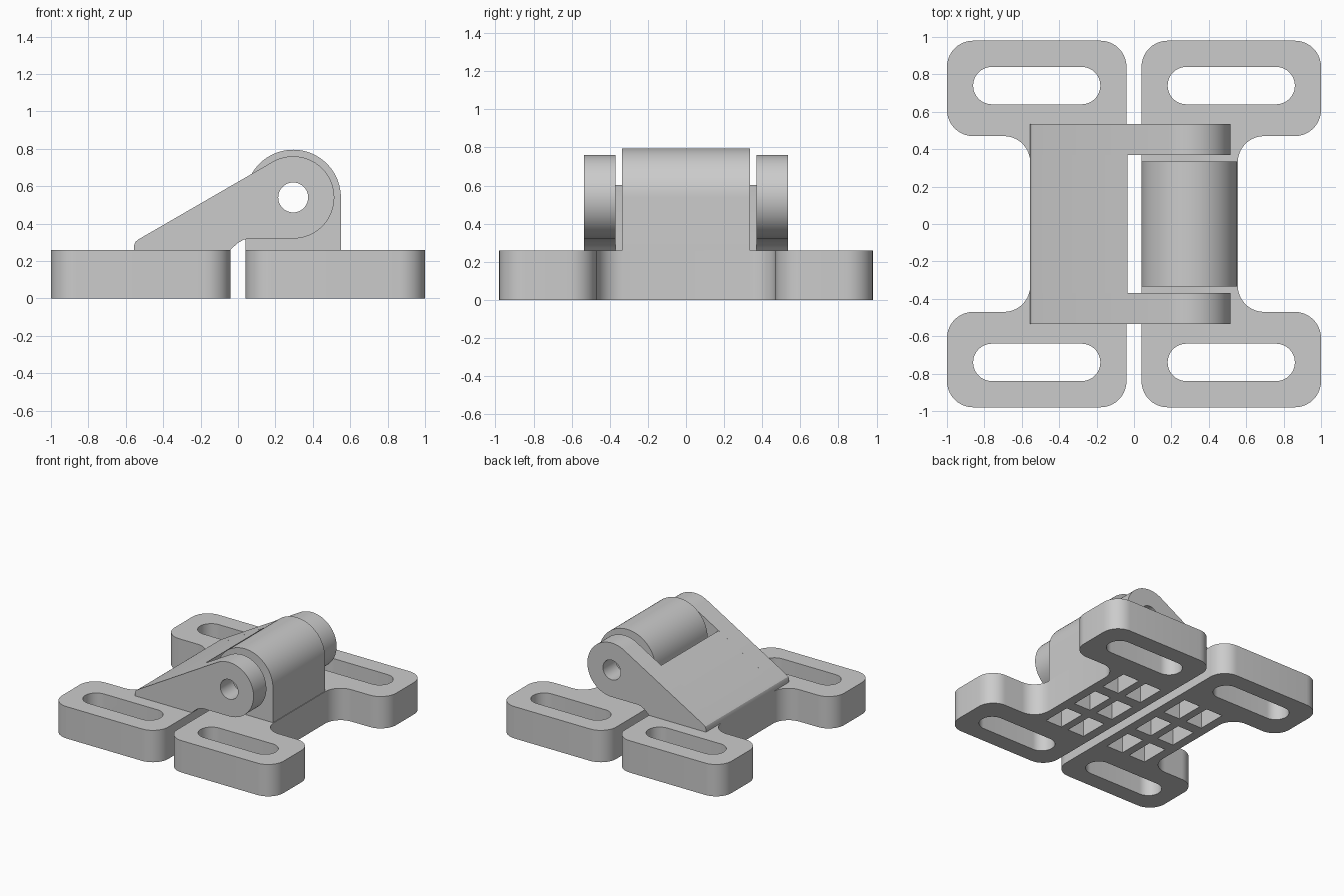
import bpy, bmesh, math
from mathutils import Vector

if "Cube" in bpy.data.objects:
    bpy.data.objects.remove(bpy.data.objects["Cube"])

PX, PZ = 0.295, 0.54        # hinge pin axis


def arc(cx, cy, r, a0, a1, n=24):
    return [(cx + r * math.cos(math.radians(a0 + (a1 - a0) * i / n)),
             cy + r * math.sin(math.radians(a0 + (a1 - a0) * i / n))) for i in range(n + 1)]


def rounded(corners, n=10):
    """Polygon outline from (x, y, radius) corners."""
    out = []
    for i, (x, y, r) in enumerate(corners):
        p = Vector((x, y))
        if r == 0:
            out.append((x, y))
            continue
        a = (Vector(corners[i - 1][:2]) - p).normalized()
        b = (Vector(corners[(i + 1) % len(corners)][:2]) - p).normalized()
        half = a.angle(b) / 2
        c = p + (a + b).normalized() * (r / math.sin(half))
        t0 = p + a * (r / math.tan(half)) - c
        t1 = p + b * (r / math.tan(half)) - c
        for k in range(n + 1):
            d = t0.normalized().slerp(t1.normalized(), k / n)
            out.append(tuple(c + d * r))
    return out


def prism(name, pts, lo, hi, axis='Z'):
    """Extrude a profile along z (xy profile) or y (xz profile)."""
    bm = bmesh.new()
    put = (lambda p, h: (p[0], p[1], h)) if axis == 'Z' else (lambda p, h: (p[0], h, p[1]))
    face = bm.faces.new([bm.verts.new(put(p, lo)) for p in pts])
    res = bmesh.ops.extrude_face_region(bm, geom=[face])
    move = (0, 0, hi - lo) if axis == 'Z' else (0, hi - lo, 0)
    bmesh.ops.translate(bm, vec=move, verts=[v for v in res['geom'] if isinstance(v, bmesh.types.BMVert)])
    bmesh.ops.recalc_face_normals(bm, faces=bm.faces)
    me = bpy.data.meshes.new(name)
    bm.to_mesh(me)
    bm.free()
    ob = bpy.data.objects.new(name, me)
    bpy.context.collection.objects.link(ob)
    return ob


def cut(ob, cutters):
    """Subtract the cutters, apply, and remove them."""
    bpy.context.view_layer.objects.active = ob
    for c in cutters:
        c.hide_render = True
        m = ob.modifiers.new("cut", 'BOOLEAN')
        m.operation, m.solver, m.object = 'DIFFERENCE', 'EXACT', c
        bpy.ops.object.modifier_apply(modifier=m.name)
        bpy.data.objects.remove(c)


# base plates with slotted mounting feet and ribbed undersides
R = 0.14
for side, s in (("left", -1), ("right", 1)):
    half = [(0.04, -0.98, R), (1, -0.98, R), (1, -0.47, R), (0.555, -0.47, R)]
    corners = half + [(x, -y, r) for x, y, r in reversed(half)]
    plate = prism(side + "_base_plate", [(s * x, y) for x, y in rounded(corners)], 0, 0.26)
    cutters = []
    for y in (-0.74, 0.74):
        slot = arc(0.76, y, 0.1, -90, 90) + arc(0.28, y, 0.1, 90, 270)
        cutters.append(prism("slot_cutter", [(s * x, q) for x, q in slot], -0.1, 0.4))
    for x in (0.19, 0.405):
        for y in (-0.33, 0, 0.33):
            w, d = 0.075, 0.12
            box = [(s * x - w, y - d), (s * x + w, y - d), (s * x + w, y + d), (s * x - w, y + d)]
            cutters.append(prism("pocket_cutter", box, -0.1, 0.16))
    cut(plate, cutters)


def pin_hole():
    return prism("pin_cutter", arc(PX, PZ, 0.08, 0, 360, 48)[:-1], -0.7, 0.7, 'Y')


# sloped clevis block between the arms
nose = [(-0.555, 0.26), (-0.555, 0.285), (-0.548, 0.303), (-0.53, 0.317)]
prism("clevis_ramp", nose + [(-0.035, 0.603), (-0.04, PZ), (-0.04, 0.26)], -0.37, 0.37, 'Y')

# clevis arms with rounded eyes
underside = [(0.06, 0.32), (0.03, 0.314), (0.0, 0.297), (-0.025, 0.275), (-0.04, 0.26)]
arm_profile = nose + arc(PX, PZ, 0.22, 120, -90, 40) + underside
for name, lo, hi in (("front_arm", -0.535, -0.37), ("back_arm", 0.37, 0.535)):
    cut(prism(name, arm_profile, lo, hi, 'Y'), [pin_hole()])

# central knuckle barrel on the right plate
barrel = [(0.04, 0.26), (0.55, 0.26)] + arc(PX, PZ, 0.255, 0, 180, 48)
cut(prism("knuckle_barrel", barrel, -0.335, 0.335, 'Y'), [pin_hole()])

# smooth the curved walls, keep the hard edges
for ob in bpy.context.scene.objects:
    ob.select_set(True)
bpy.context.view_layer.objects.active = bpy.context.scene.objects[0]
bpy.ops.object.shade_smooth_by_angle(angle=math.radians(30))
